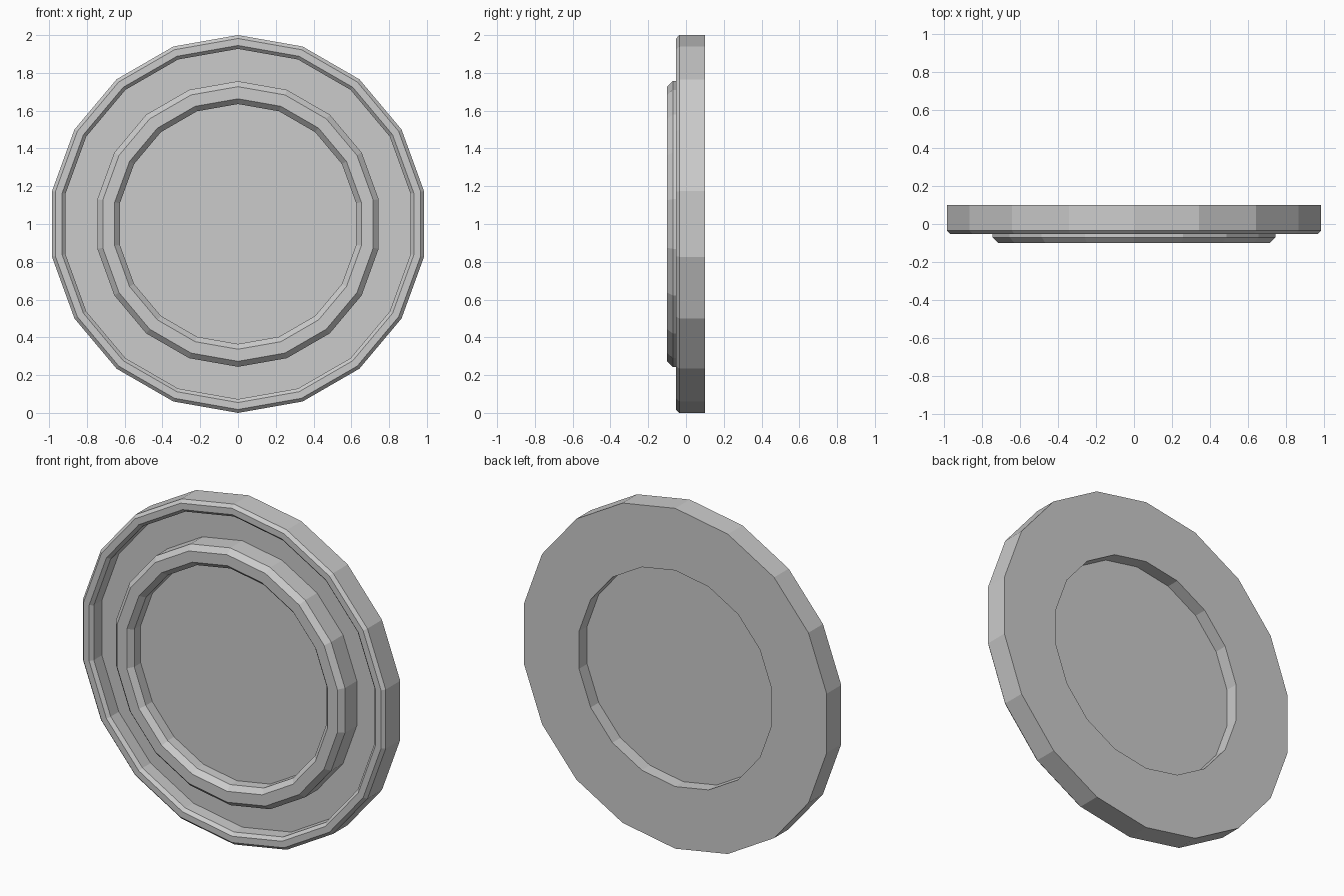
import bpy, bmesh
from math import sin, cos, tau

if "Cube" in bpy.data.objects:
    bpy.data.objects.remove(bpy.data.objects["Cube"])

SIDES = 18
CENTRE_Z = 1.0


def lathe(name, profile):
    """Turn a closed (radius, y) profile around the y axis, flat-faced."""
    bm = bmesh.new()
    rings = []
    for i in range(SIDES):
        a = tau * i / SIDES
        rings.append([bm.verts.new((r * sin(a), y, r * cos(a) + CENTRE_Z))
                      for r, y in profile])
    n = len(profile)
    for i in range(SIDES):
        a, b = rings[i], rings[(i + 1) % SIDES]
        for j in range(n):
            k = (j + 1) % n
            bm.faces.new((a[j], a[k], b[k], b[j]))
    return finish(name, bm)


def disc(name, radius, front, back):
    """Capped polygon slab facing -y."""
    bm = bmesh.new()
    loops = [[bm.verts.new((radius * sin(tau * i / SIDES), y,
                            radius * cos(tau * i / SIDES) + CENTRE_Z))
              for i in range(SIDES)] for y in (front, back)]
    for loop in loops:
        bm.faces.new(loop)
    for i in range(SIDES):
        k = (i + 1) % SIDES
        bm.faces.new((loops[0][i], loops[0][k], loops[1][k], loops[1][i]))
    return finish(name, bm)


def finish(name, bm):
    bmesh.ops.recalc_face_normals(bm, faces=bm.faces)
    mesh = bpy.data.meshes.new(name)
    bm.to_mesh(mesh)
    bm.free()
    obj = bpy.data.objects.new(name, mesh)
    bpy.context.collection.objects.link(obj)
    return obj


# Frame: bevelled outer rim, sunken channel, raised bevelled inner ring
lathe("round_frame", [
    (1.0, 0.10), (1.0, -0.035), (0.982, -0.053),      # outer wall and bevel
    (0.945, -0.053), (0.927, -0.035), (0.927, 0.04),  # rim top, inner wall
    (0.756, 0.04), (0.756, -0.07), (0.727, -0.10),    # channel floor, ring side
    (0.663, -0.10), (0.635, -0.07), (0.635, 0.10),    # ring top, opening
])

# Panel: flat pane set inside the opening
disc("pane", 0.635, -0.01, 0.025)
